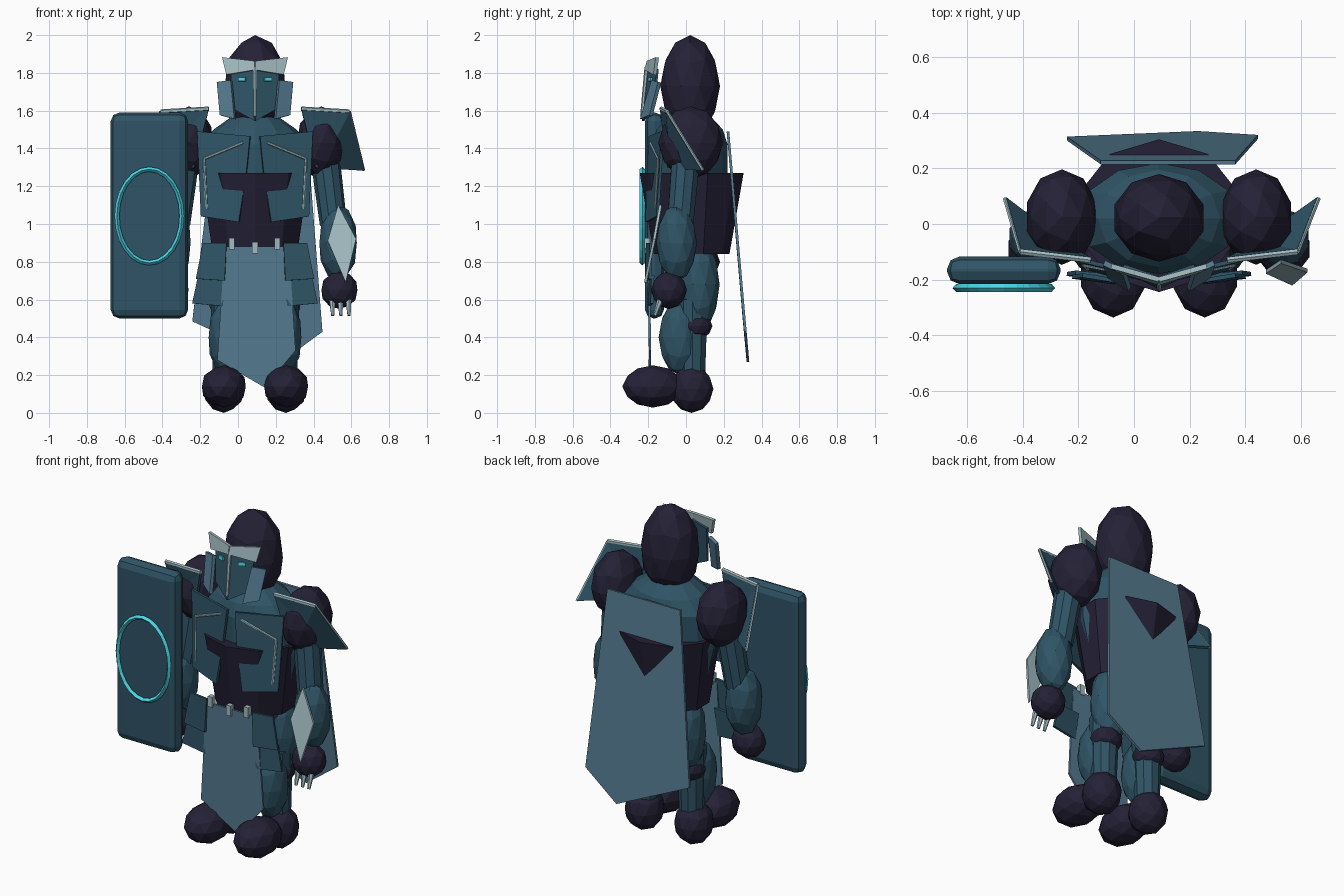
import bpy, bmesh, math
from mathutils import Vector, Matrix

if "Cube" in bpy.data.objects:
    bpy.data.objects.remove(bpy.data.objects["Cube"])

CX = 0.09  # body centre line (the shield shifts the figure sideways)


def material(name, r, g, b):
    m = bpy.data.materials.new(name)
    lin = [((c / 255 + 0.055) / 1.055) ** 2.4 for c in (r, g, b)]
    m.diffuse_color = (*lin, 1)
    m.use_nodes = True
    m.node_tree.nodes["Principled BSDF"].inputs["Base Color"].default_value = m.diffuse_color
    return m


NAVY = material("dark navy", 36, 33, 54)
TEAL = material("dark teal", 47, 84, 102)
STEEL = material("steel blue", 84, 122, 144)
PALE = material("pale grey", 162, 188, 194)
CYAN = material("bright cyan", 76, 218, 234)


def finish(name, bm, mat):
    bmesh.ops.recalc_face_normals(bm, faces=bm.faces)
    me = bpy.data.meshes.new(name)
    bm.to_mesh(me)
    bm.free()
    me.materials.append(mat)
    ob = bpy.data.objects.new(name, me)
    bpy.context.collection.objects.link(ob)
    return ob


def ball(name, c, r, mat):
    bm = bmesh.new()
    bmesh.ops.create_icosphere(bm, subdivisions=2, radius=1,
                               matrix=Matrix.Translation(c) @ Matrix.Diagonal((*r, 1)))
    return finish(name, bm, mat)


def rod(name, a, b, r1, r2, mat, seg=8):
    a, b = Vector(a), Vector(b)
    d = b - a
    rot = d.to_track_quat('Z', 'Y').to_matrix().to_4x4()
    bm = bmesh.new()
    bmesh.ops.create_cone(bm, cap_ends=True, segments=seg, radius1=r1, radius2=r2,
                          depth=d.length, matrix=Matrix.Translation((a + b) / 2) @ rot)
    return finish(name, bm, mat)


def box(name, c, s, mat, bevel=0):
    bm = bmesh.new()
    bmesh.ops.create_cube(bm, size=1, matrix=Matrix.Translation(c) @ Matrix.Diagonal((*s, 1)))
    if bevel:
        bmesh.ops.bevel(bm, geom=bm.edges[:], offset=bevel, segments=2,
                        profile=0.5, affect='EDGES')
    return finish(name, bm, mat)


def plate(name, faces, mat, thick=0.012):
    """Thin sheet from a few polygons."""
    bm = bmesh.new()
    for f in faces:
        bm.faces.new([bm.verts.new(p) for p in f])
    bmesh.ops.remove_doubles(bm, verts=bm.verts, dist=1e-4)
    ob = finish(name, bm, mat)
    mod = ob.modifiers.new("thickness", 'SOLIDIFY')
    mod.thickness, mod.offset = thick, 0
    return ob


def loft(name, rings, seg, cy, mat):
    """Stack of elliptical rings (z, rx, ry) with a corner facing straight back."""
    bm = bmesh.new()
    rows = [[bm.verts.new((CX + rx * math.sin(math.tau * i / seg),
                           cy + ry * math.cos(math.tau * i / seg), z))
             for i in range(seg)] for z, rx, ry in rings]
    for lo, hi in zip(rows, rows[1:]):
        for i in range(seg):
            j = (i + 1) % seg
            bm.faces.new((lo[i], lo[j], hi[j], hi[i]))
    bm.faces.new(rows[0])
    bm.faces.new(rows[-1])
    return finish(name, bm, mat)


# Head, torso, waist
ball("hood", (CX, 0.022, 1.73), (0.168, 0.158, 0.27), NAVY)
loft("torso", [(1.03, 0.25, 0.17), (1.2, 0.29, 0.2), (1.42, 0.29, 0.2),
               (1.5, 0.22, 0.175), (1.57, 0.12, 0.11)], 12, 0.02, TEAL)
loft("waist", [(0.84, 0.235, 0.2), (1.27, 0.3, 0.275)], 10, 0.03, NAVY)
ball("pelvis", (CX, 0.04, 0.8), (0.2, 0.14, 0.13), NAVY)

for s, side in ((-1, "left"), (1, "right")):
    def P(x, y, z):
        return (CX + s * x, y, z)

    # Mask, brow, eye and cheek guard
    plate(side + "_mask", [[P(0, -0.195, 1.82), P(0.128, -0.15, 1.82),
                            P(0.115, -0.172, 1.61), P(0, -0.228, 1.545)]], TEAL)
    plate(side + "_brow", [[P(0, -0.2, 1.862), P(0.172, -0.152, 1.882),
                            P(0.15, -0.165, 1.79), P(0, -0.212, 1.815)]], PALE, 0.018)
    plate(side + "_eye", [[P(0.05, -0.197, 1.776), P(0.088, -0.182, 1.776),
                           P(0.088, -0.184, 1.756), P(0.05, -0.199, 1.756)]], CYAN, 0.0095)
    plate(side + "_cheek_guard", [[P(0.125, -0.175, 1.76), P(0.198, -0.14, 1.75),
                                   P(0.182, -0.185, 1.575), P(0.105, -0.235, 1.555)]], STEEL, 0.02)

    # Breast plate with its trim
    mid_in, mid_out = P(0.045, -0.2, 1.27), P(0.295, -0.135, 1.27)
    plate(side + "_breast_plate", [[P(0.025, -0.19, 1.465), P(0.305, -0.125, 1.49), mid_out, mid_in],
                                   [mid_in, mid_out, P(0.285, -0.15, 1.04), P(0.085, -0.208, 1.01)]],
          TEAL, 0.015)
    rod(side + "_breast_trim_top", P(0.065, -0.19, 1.43), P(0.27, -0.148, 1.345),
        0.007, 0.007, PALE, 6)
    rod(side + "_breast_trim_side", P(0.27, -0.148, 1.345), P(0.256, -0.164, 1.08),
        0.007, 0.007, PALE, 6)

    # Shoulder and its bent guard
    ball(side + "_shoulder", P(0.35, 0.025, 1.43), (0.132, 0.172, 0.193), NAVY)
    a, b = P(0.245, -0.13, 1.61), P(0.5, -0.1, 1.595)
    c, d = P(0.575 if s > 0 else 0.555, 0.09, 1.285), P(0.32, -0.09, 1.3)
    e = P(0.42, -0.085, 1.445)
    plate(side + "_shoulder_guard", [[a, b, e], [b, c, e], [c, d, e], [d, a, e]], TEAL, 0.018)
    rod(side + "_shoulder_trim", a, b, 0.012, 0.012, PALE, 6)
    rod(side + "_shoulder_edge", b, c, 0.008, 0.008, PALE, 6)

    # Arm
    rod(side + "_upper_arm", P(0.37, 0.0, 1.36), P(0.415, -0.03, 1.0), 0.078, 0.072, TEAL, 10)
    ball(side + "_forearm", P(0.44, -0.05, 0.9), (0.104, 0.108, 0.205), TEAL)
    ball(side + "_hand", P(0.447, -0.09, 0.65), (0.1, 0.095, 0.1), NAVY)

    # Hip plates, two overlapping tiers
    plate(side + "_hip_plate_upper", [[P(0.15, -0.205, 0.9), P(0.275, -0.185, 0.9),
                                       P(0.312, -0.19, 0.71), P(0.16, -0.21, 0.7)]], TEAL, 0.015)
    plate(side + "_hip_plate_lower", [[P(0.15, -0.19, 0.73), P(0.3, -0.175, 0.73),
                                       P(0.332, -0.18, 0.58), P(0.17, -0.195, 0.565)]], TEAL, 0.015)

    # Leg and foot
    ball(side + "_thigh", P(0.14, 0.07, 0.68), (0.115, 0.108, 0.25), TEAL)
    ball(side + "_knee", P(0.15, 0.05, 0.46), (0.092, 0.09, 0.075), NAVY)
    rod(side + "_shin", P(0.155, 0.035, 0.15), P(0.15, 0.035, 0.6), 0.068, 0.084, TEAL, 10)
    ball(side + "_greave", P(0.155, -0.035, 0.4), (0.095, 0.11, 0.2), TEAL)
    ball(side + "_heel", P(0.165, 0.03, 0.127), (0.11, 0.115, 0.127), NAVY)
    ball(side + "_toe", P(0.165, -0.175, 0.14), (0.122, 0.162, 0.112), NAVY)

# Nose ridge
rod("nose_ridge", (CX, -0.208, 1.83), (CX, -0.234, 1.57), 0.012, 0.009, PALE, 6)

# Forearm blade and claws on the free hand
plate("forearm_blade", [[(0.53, -0.135, 1.1), (0.625, -0.168, 0.92),
                         (0.57, -0.215, 0.69), (0.475, -0.172, 0.91)]], PALE, 0.014)
for x in (0.497, 0.54, 0.583):
    rod("claw", (x, -0.125, 0.63), (x + 0.005, -0.165, 0.515), 0.02, 0.009, PALE, 6)

# Front cloth and belt clasps
plate("front_cloth", [[(-0.07, -0.2, 0.88), (0.27, -0.2, 0.88), (0.305, -0.19, 0.33),
                       (0.14, -0.195, 0.135), (-0.11, -0.19, 0.28)]], STEEL)
for x, z in ((-0.033, 0.895), (0.09, 0.875), (0.207, 0.895)):
    box("belt_clasp", (x, -0.205, z), (0.03, 0.03, 0.062), PALE)

# Back cape
plate("cape", [[(0.365, 0.222, 1.49), (-0.12, 0.222, 1.49), (-0.242, 0.308, 0.485),
                (0.23, 0.328, 0.27), (0.447, 0.314, 0.43)]], STEEL, 0.014)

# Shield with a glowing ring of diamond cross-section
box("shield", (-0.469, -0.167, 1.045), (0.41, 0.1, 1.09), TEAL, 0.046)
bm = bmesh.new()
N = 24
loops = []
for dr, y in ((0.013, -0.231), (0, -0.245), (-0.013, -0.231), (0, -0.216)):
    loops.append([bm.verts.new((-0.469 + (0.172 + dr) * math.cos(math.tau * i / N), y,
                                1.042 + (0.248 + dr) * math.sin(math.tau * i / N)))
                  for i in range(N)])
for k in range(4):
    p, q = loops[k], loops[(k + 1) % 4]
    for i in range(N):
        j = (i + 1) % N
        bm.faces.new((p[i], p[j], q[j], q[i]))
finish("shield_ring", bm, CYAN)
